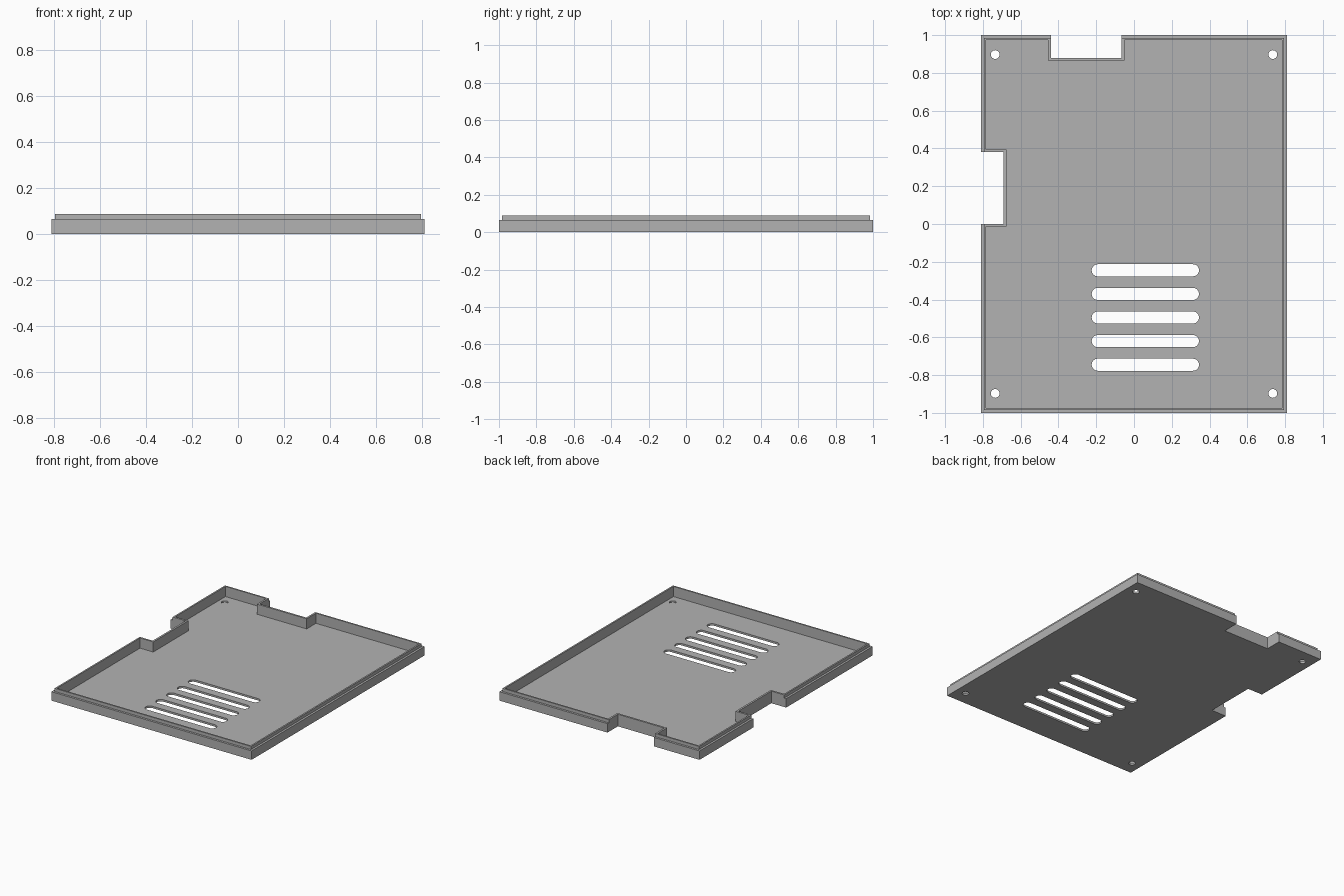
import bpy, bmesh
from math import pi, cos, sin

cube = bpy.data.objects.get("Cube")
if cube:
    bpy.data.objects.remove(cube, do_unlink=True)

HX, HY = 0.81, 1.0                 # outer half sizes
LEDGE, TOP, FLOOR = 0.065, 0.088, 0.014
STEP, WALL, NOTCH_WALL = 0.0155, 0.027, 0.014

grey = bpy.data.materials.new("mid_grey")
grey.use_nodes = True
colour = (0.448, 0.448, 0.448, 1)
grey.diffuse_color = colour
grey.node_tree.nodes["Principled BSDF"].inputs["Base Color"].default_value = colour


def rect(x0, x1, y0, y1):
    return [(x0, y0), (x1, y0), (x1, y1), (x0, y1)]


def slot(x0, x1, y, r, n=16):
    """Outline with rounded ends; a circle when x0 equals x1."""
    right = [(x1 + r * cos(a), y + r * sin(a)) for a in (pi * i / n - pi / 2 for i in range(n + 1))]
    left = [(x0 - r * cos(a), y - r * sin(a)) for a in (pi * i / n - pi / 2 for i in range(n + 1))]
    return right + left


def prisms(name, outlines, z0, z1):
    """One object holding an upright prism for each outline."""
    bm = bmesh.new()
    for pts in outlines:
        face = bm.faces.new([bm.verts.new((x, y, z0)) for x, y in pts])
        up = bmesh.ops.extrude_face_region(bm, geom=[face])["geom"]
        bmesh.ops.translate(bm, vec=(0, 0, z1 - z0),
                            verts=[v for v in up if isinstance(v, bmesh.types.BMVert)])
    bmesh.ops.remove_doubles(bm, verts=bm.verts, dist=1e-5)
    bmesh.ops.recalc_face_normals(bm, faces=bm.faces)
    mesh = bpy.data.meshes.new(name)
    bm.to_mesh(mesh)
    bm.free()
    mesh.materials.append(grey)
    ob = bpy.data.objects.new(name, mesh)
    bpy.context.collection.objects.link(ob)
    return ob


def boolean(ob, tool, operation):
    tool.hide_render = True
    mod = ob.modifiers.new(tool.name, "BOOLEAN")
    mod.object, mod.operation, mod.solver = tool, operation, "EXACT"
    bpy.context.view_layer.objects.active = ob
    bpy.ops.object.modifier_apply(modifier=mod.name)
    bpy.data.objects.remove(tool, do_unlink=True)


# Solid tray with a raised, stepped-in lip
tray = prisms("cover_tray", [rect(-HX, HX, -HY, HY)], 0, LEDGE)
lip = prisms("lip", [rect(-HX + STEP, HX - STEP, -HY + STEP, HY - STEP)], LEDGE - 0.02, TOP)
boolean(tray, lip, "UNION")

# Hollow inside, leaving walls around the rim and both notches
side_x, side_y0, side_y1 = -0.69, 0.0, 0.38
back_x0, back_x1, back_y = -0.44, -0.065, 0.88
ix, iy, n = HX - WALL, HY - WALL, NOTCH_WALL
cavity = [(-ix, -iy), (ix, -iy), (ix, iy),
          (back_x1 + n, iy), (back_x1 + n, back_y - n), (back_x0 - n, back_y - n), (back_x0 - n, iy),
          (-ix, iy), (-ix, side_y1 + n), (side_x + n, side_y1 + n),
          (side_x + n, side_y0 - n), (-ix, side_y0 - n)]
boolean(tray, prisms("cavity", [cavity], FLOOR, TOP + 0.1), "DIFFERENCE")

# Side and back notches
notches = [rect(-HX - 0.1, side_x, side_y0, side_y1),
           rect(back_x0, back_x1, back_y, HY + 0.1)]
boolean(tray, prisms("notches", notches, -0.1, TOP + 0.1), "DIFFERENCE")

# Vent slots and corner screw holes
openings = [slot(-0.192, 0.312, -0.245 - 0.125 * i, 0.032) for i in range(5)]
openings += [slot(sx * 0.735, sx * 0.735, sy * 0.897, 0.023) for sx in (-1, 1) for sy in (-1, 1)]
boolean(tray, prisms("openings", openings, -0.1, FLOOR + 0.02), "DIFFERENCE")
